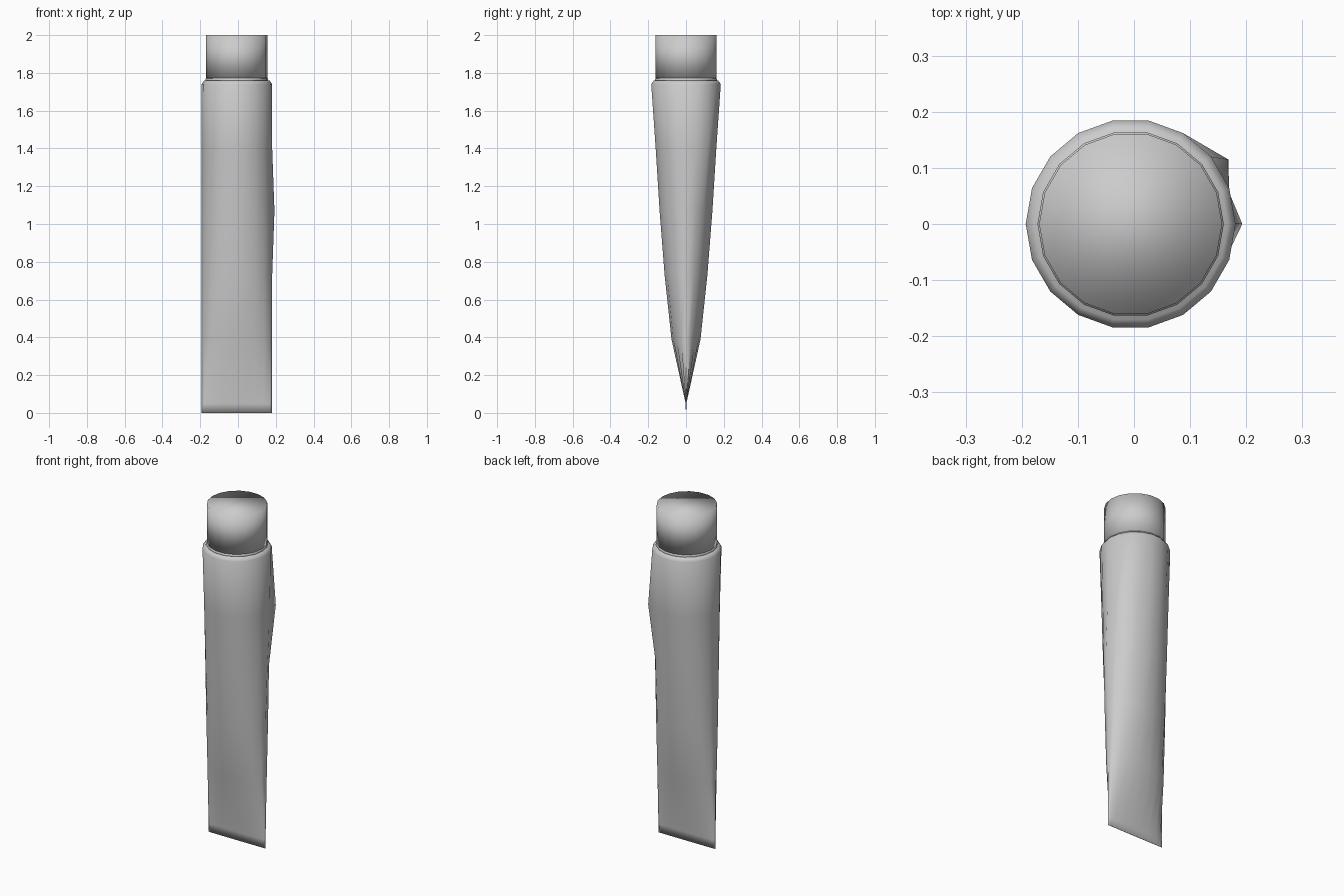
import bpy, bmesh
from math import cos, sin, radians

if "Cube" in bpy.data.objects:
    bpy.data.objects.remove(bpy.data.objects["Cube"])

SIDES = 18
CX = -0.006  # tube axis; the dent bulges out on the +x side


def loft(name, rings, cap_bottom=True, moves=None):
    """Skin elliptical rings given as (z, half width x, half depth y)."""
    moves = moves or {}
    bm = bmesh.new()
    loops = []
    for r, (z, rx, ry) in enumerate(rings):
        loop = []
        for i in range(SIDES):
            a = radians(360 / SIDES * i)
            x, y = moves.get((r, i), (CX + rx * cos(a), ry * sin(a)))
            loop.append(bm.verts.new((x, y, z)))
        loops.append(loop)
    for lo, hi in zip(loops, loops[1:]):
        for i in range(SIDES):
            j = (i + 1) % SIDES
            bm.faces.new((lo[i], lo[j], hi[j], hi[i]))
    if cap_bottom:
        bm.faces.new(loops[0][::-1])
    bm.faces.new(loops[-1])
    mesh = bpy.data.meshes.new(name)
    bm.to_mesh(mesh)
    bm.free()
    for p in mesh.polygons:
        p.use_smooth = True
    obj = bpy.data.objects.new(name, mesh)
    bpy.context.collection.objects.link(obj)
    return obj


# Squeezed tube: flat crimp at the bottom, round shoulder at the top
body = [
    (0.00, 0.187, 0.001),
    (0.05, 0.187, 0.002),
    (0.39, 0.187, 0.078),
    (0.73, 0.187, 0.115),
    (1.07, 0.187, 0.142),
    (1.40, 0.187, 0.163),
    (1.74, 0.187, 0.187),
    (1.76, 0.173, 0.173),
]
# Two wrinkle points pushed out of the right side
wrinkles = {(4, 0): (0.193, 0.0), (5, 2): (0.168, 0.115)}
loft("tube_body", body, moves=wrinkles)

# Short neck between shoulder and cap
loft("neck", [(1.755, 0.166, 0.166), (1.769, 0.166, 0.166),
              (1.775, 0.155, 0.155)])

# Cylindrical screw cap
loft("cap", [(1.772, 0.163, 0.163), (2.0, 0.163, 0.163)])
